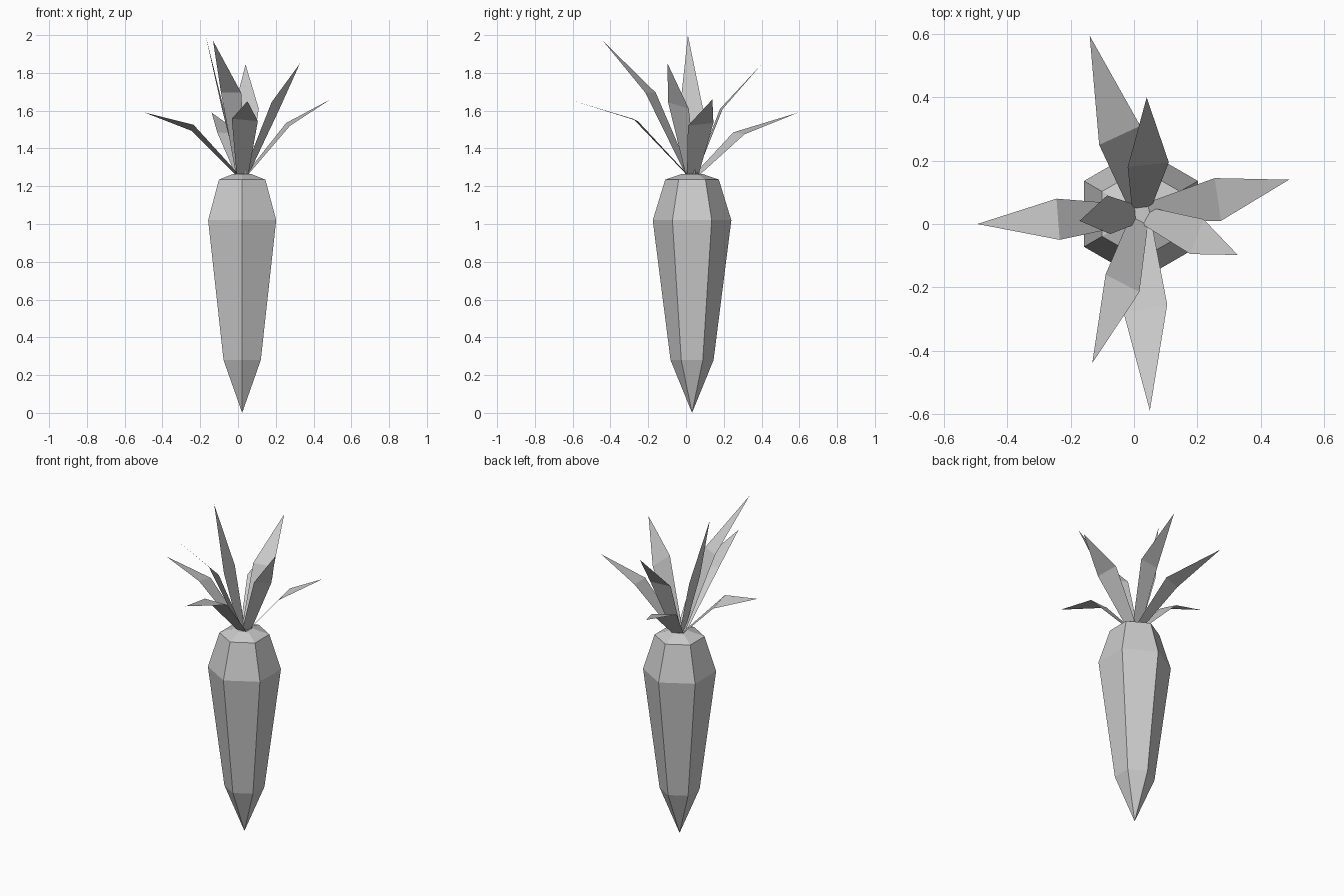
import bpy
from mathutils import Vector
from math import sin, cos, pi

if "Cube" in bpy.data.objects:
    bpy.data.objects.remove(bpy.data.objects["Cube"])

CX, CY = 0.022, 0.032


def make(name, verts, faces):
    mesh = bpy.data.meshes.new(name)
    mesh.from_pydata([tuple(v) for v in verts], [], faces)
    mesh.update()
    ob = bpy.data.objects.new(name, mesh)
    bpy.context.collection.objects.link(ob)
    return ob


# Root: six-sided lathe of (radius, z) rings, pointed at the bottom
profile = [(0.114, 0.28), (0.208, 1.02), (0.142, 1.235), (0.055, 1.265)]
N = 6
verts = [(CX, CY, 0.0)]
for r, z in profile:
    for i in range(N):
        a = pi / 2 + 2 * pi * i / N
        verts.append((CX + r * cos(a), CY + r * sin(a), z))
faces = []
for i in range(N):
    j = (i + 1) % N
    faces.append((0, 1 + j, 1 + i))
    for k in range(len(profile) - 1):
        b, t = 1 + k * N, 1 + (k + 1) * N
        faces.append((b + i, b + j, t + j, t + i))
top = 1 + (len(profile) - 1) * N
faces.append(tuple(top + i for i in range(N)))
make("carrot_root", verts, faces)

# Leaves: two points across the fold, then the tip
leaves = [
    ((-0.11, 0.25, 1.485), (0.02, 0.31, 1.475), (-0.14, 0.595, 1.59)),
    ((-0.02, 0.18, 1.61), (0.11, 0.195, 1.61), (0.04, 0.40, 1.845)),
    ((0.255, 0.145, 1.535), (0.275, 0.01, 1.52), (0.49, 0.14, 1.66)),
    ((0.22, 0.015, 1.61), (0.178, -0.095, 1.645), (0.328, -0.098, 1.85)),
    ((0.105, -0.255, 1.545), (-0.033, -0.28, 1.557), (0.05, -0.59, 1.65)),
    ((0.017, -0.215, 1.695), (-0.09, -0.16, 1.695), (-0.132, -0.44, 1.97)),
    ((-0.235, -0.05, 1.525), (-0.245, 0.08, 1.493), (-0.495, 0.0, 1.59)),
    ((-0.075, -0.032, 1.61), (-0.085, 0.09, 1.61), (-0.172, 0.01, 2.0)),
]
for n, pts in enumerate(leaves):
    a, b, tip = (Vector(p) for p in pts)
    centre = Vector((CX, CY, 1.25))
    out = ((a + b) / 2 - centre)
    out.z = 0
    base = centre + out.normalized() * 0.015
    side = (a - b).normalized() * 0.03
    make(f"leaf_{n + 1}", [base + side, base - side, b, a, tip],
         [(0, 1, 2, 3), (3, 2, 4)])
